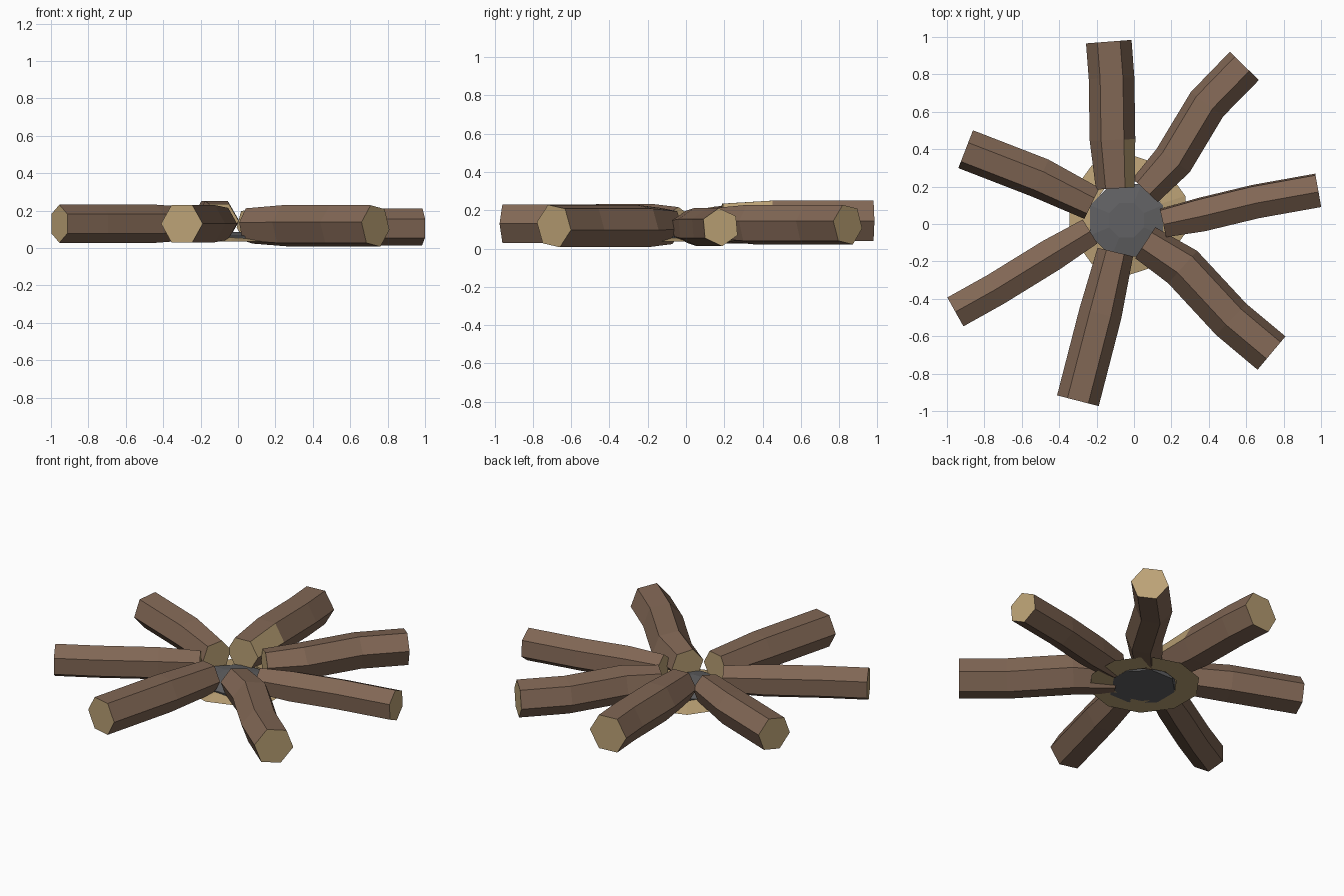
import bpy, bmesh, math
from mathutils import Vector

if "Cube" in bpy.data.objects:
    bpy.data.objects.remove(bpy.data.objects["Cube"])


def material(name, rgb):
    m = bpy.data.materials.new(name)
    m.diffuse_color = (*rgb, 1)
    m.use_nodes = True
    m.node_tree.nodes["Principled BSDF"].inputs["Base Color"].default_value = m.diffuse_color
    return m


BARK = material("bark", (0.22, 0.135, 0.09))
WOOD = material("cut_wood", (0.50, 0.36, 0.18))
ASH = material("ash", (0.12, 0.12, 0.125))


def finish(name, bm, mats):
    bmesh.ops.recalc_face_normals(bm, faces=bm.faces)
    me = bpy.data.meshes.new(name)
    bm.to_mesh(me)
    bm.free()
    for m in mats:
        me.materials.append(m)
    ob = bpy.data.objects.new(name, me)
    bpy.context.collection.objects.link(ob)
    return ob


# Crooked six-sided log swept along a level path, from the outer end inwards
def log(name, path, r, z, roll, bare=()):
    bm = bmesh.new()
    pts = [Vector((x, y, z)) for x, y in path]
    n = len(pts)
    rings = []
    for i, p in enumerate(pts):
        d = (pts[min(i + 1, n - 1)] - pts[max(i - 1, 0)]).normalized()
        side = Vector((-d.y, d.x, 0))
        rad = r * (0.85 if i == n - 1 else 1)
        ring = []
        for k in range(6):
            a = math.radians(roll + 60 * k)
            ring.append(bm.verts.new(p + side * rad * math.cos(a)
                                     + Vector((0, 0, rad * math.sin(a)))))
        rings.append(ring)
    for i in range(n - 1):
        for k in range(6):
            j = (k + 1) % 6
            f = bm.faces.new((rings[i][k], rings[i][j], rings[i + 1][j], rings[i + 1][k]))
            f.material_index = 1 if (i, k) in bare else 0
    for ring in (rings[0], rings[-1]):
        bm.faces.new(ring).material_index = 1
    return finish(name, bm, (BARK, WOOD))


log("log_back", [(-.135, .975), (-.12, .78), (-.115, .45), (-.10, .19)],
    .122, .145, 0, bare={(2, 0)})
log("log_back_right", [(.59, .845), (.39, .64), (.21, .34), (.06, .18)],
    .110, .125, 10)
log("log_right", [(.985, .18), (.65, .12), (.36, .05), (.155, .005)],
    .100, .112, 25)
log("log_front_right", [(.735, -.69), (.52, -.51), (.26, -.23), (.06, -.10)],
    .118, .118, 10)
log("log_front", [(-.30, -.945), (-.18, -.48), (-.10, -.15)],
    .115, .13, 0)
log("log_front_left", [(-.955, -.47), (-.74, -.35), (-.44, -.165), (-.235, -.04)],
    .102, .13, 30)
log("log_back_left", [(-.90, .40), (-.50, .245), (-.225, .11)],
    .110, .13, 10)


# Low mound in the middle, made of stacked rings and closed at both ends
def mound(name, cx, cy, sides, profile, mat, caps):
    bm = bmesh.new()
    rings = []
    for r, z in profile:
        rings.append([bm.verts.new((cx + r * math.cos(2 * math.pi * (k + .5) / sides),
                                    cy + r * math.sin(2 * math.pi * (k + .5) / sides), z))
                      for k in range(sides)])
    pairs = list(zip(rings, rings[1:]))
    if not caps:
        pairs.append((rings[-1], rings[0]))
    for a, b in pairs:
        for k in range(sides):
            j = (k + 1) % sides
            bm.faces.new((a[k], a[j], b[j], b[k]))
    if caps:
        bm.faces.new(rings[0])
        bm.faces.new(rings[-1])
    return finish(name, bm, (mat,))


mound("ash_bed", -.04, .02, 8, [(.20, .036), (.21, .065), (.10, .085)], ASH, True)
mound("sand_skirt", -.035, .05, 10, [(.19, .036), (.325, .036), (.19, .062)], WOOD, False)
